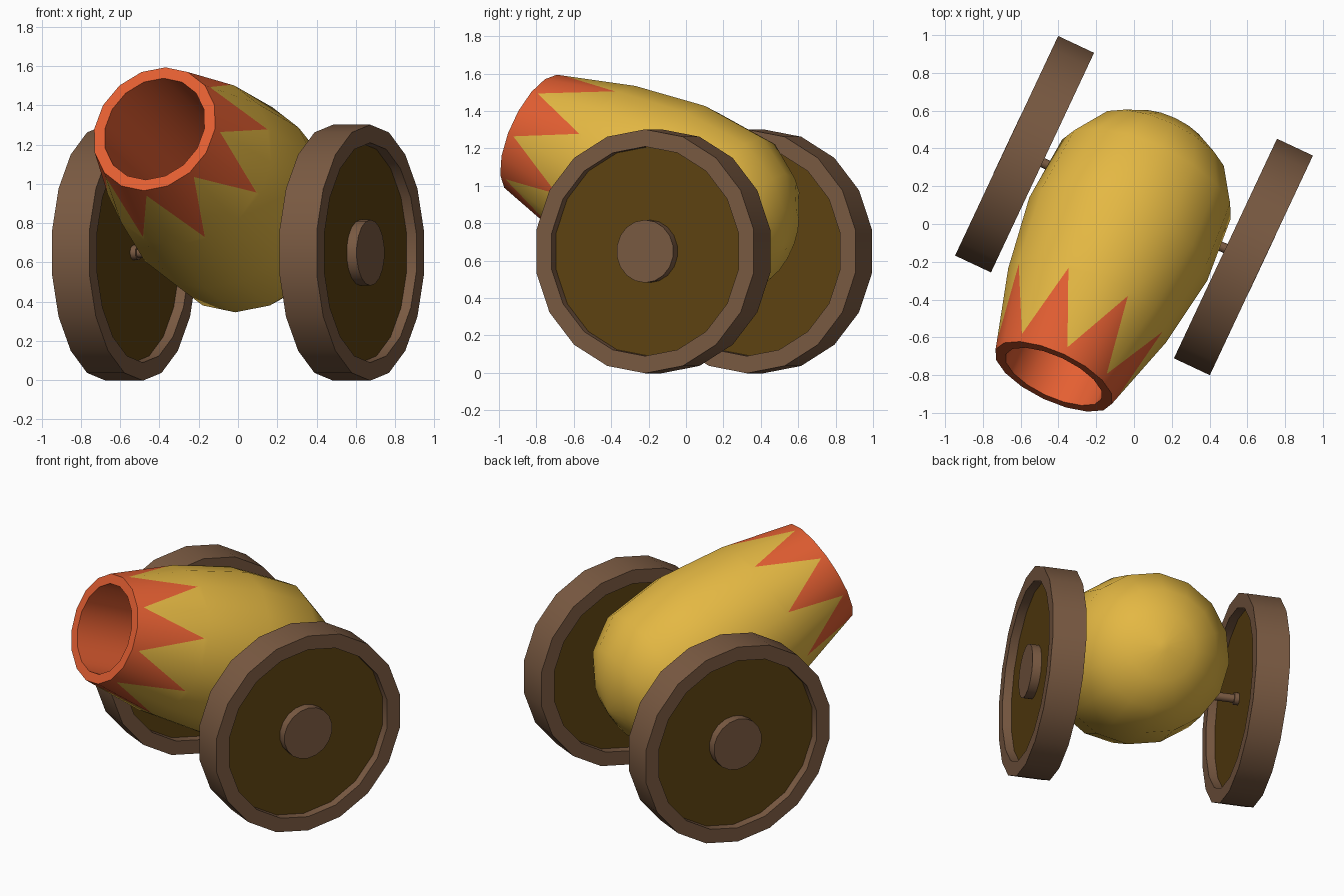
import bpy, bmesh, math
from mathutils import Matrix, Vector

if "Cube" in bpy.data.objects:
    bpy.data.objects.remove(bpy.data.objects["Cube"])


def material(name, rgb):
    lin = [((c / 255 + 0.055) / 1.055) ** 2.4 if c > 10 else c / 255 / 12.92 for c in rgb]
    m = bpy.data.materials.new(name)
    m.diffuse_color = (*lin, 1)
    m.use_nodes = True
    m.node_tree.nodes["Principled BSDF"].inputs["Base Color"].default_value = m.diffuse_color
    return m


YELLOW = material("mustard_yellow", (228, 184, 67))
ORANGE = material("burnt_orange", (228, 95, 50))
BROWN = material("wood_brown", (122, 90, 66))
OLIVE = material("dark_olive_brown", (94, 67, 17))

# whole carriage is turned about z; local -y is the firing direction
BASE = Matrix.Translation((0, 0.0975, 0.65)) @ Matrix.Rotation(math.radians(-25.15), 4, 'Z')


def lathe(name, rings, sides, mats, origin, axis, up, band_mats=None, closed=False):
    """Spin (distance, radius) rings round an axis; a ring may be a pair that alternates."""
    origin, axis, up = Vector(origin), Vector(axis), Vector(up)
    side = axis.cross(up)
    bm = bmesh.new()
    loops = []
    for ring in rings:
        pair = ring if isinstance(ring[0], tuple) else (ring, ring)
        loop = []
        for j in range(sides):
            t, r = pair[j % 2]
            a = 2 * math.pi * j / sides
            p = origin + axis * t + (up * math.cos(a) + side * math.sin(a)) * r
            loop.append(bm.verts.new(BASE @ p))
        loops.append(loop)
    pairs = list(zip(loops, loops[1:]))
    if closed:
        pairs.append((loops[-1], loops[0]))
    for i, (lo, hi) in enumerate(pairs):
        for j in range(sides):
            k = (j + 1) % sides
            f = bm.faces.new((lo[j], lo[k], hi[k], hi[j]))
            f.material_index = band_mats[i] if band_mats else 0
    if not closed:
        for i, loop in ((0, loops[0]), (-1, loops[-1])):
            bm.faces.new(loop).material_index = band_mats[i] if band_mats else 0
    bmesh.ops.recalc_face_normals(bm, faces=bm.faces)
    me = bpy.data.meshes.new(name)
    bm.to_mesh(me)
    bm.free()
    for m in mats:
        me.materials.append(m)
    ob = bpy.data.objects.new(name, me)
    bpy.context.collection.objects.link(ob)
    bpy.ops.object.select_all(action='DESELECT')
    ob.select_set(True)
    bpy.context.view_layer.objects.active = ob
    bpy.ops.object.shade_smooth_by_angle(angle=math.radians(38))
    return ob


# barrel: bore, rim, zigzag muzzle paint, then the bulging rounded body
tilt = math.radians(22.5)
c, s = math.cos(tilt), math.sin(tilt)


def cone(t):
    return (t, 0.34 + 0.27 * t)


barrel_rings = [(0.9, 0.27), (0, 0.28), (0, 0.34), (cone(0.04), cone(0.425)),
                cone(0.45), (0.87, 0.52), (1.25, 0.493), (1.45, 0.368),
                (1.55, 0.21), (1.595, 0.03)]
lathe("barrel", barrel_rings, 16, [YELLOW, ORANGE], (0, -1.0, 0.63), (0, c, -s), (0, s, c),
      band_mats=[1, 1, 1, 0, 0, 0, 0, 0, 0])

# wheels, mirrored on either side of the barrel
for label, sx in (("left", -1), ("right", 1)):
    at = dict(origin=(sx * 0.64, 0, 0), axis=(sx, 0, 0), up=(0, 0, 1))
    lathe(label + "_wheel_rim", [(-0.105, 0.56), (-0.105, 0.652), (0.105, 0.652), (0.105, 0.56)],
          18, [BROWN], closed=True, **at)
    lathe(label + "_wheel_panel", [(-0.05, 0.57), (0.05, 0.57)], 18, [OLIVE], **at)
    lathe(label + "_hub", [(0.03, 0.168), (0.106, 0.168)], 18, [BROWN], **at)
    lathe(label + "_axle_collar", [(-0.08, 0.038), (-0.03, 0.038)], 12, [BROWN], **at)

# axle
lathe("axle", [(-0.62, 0.026), (0.62, 0.026)], 12, [BROWN], (0, 0, 0), (1, 0, 0), (0, 0, 1))
